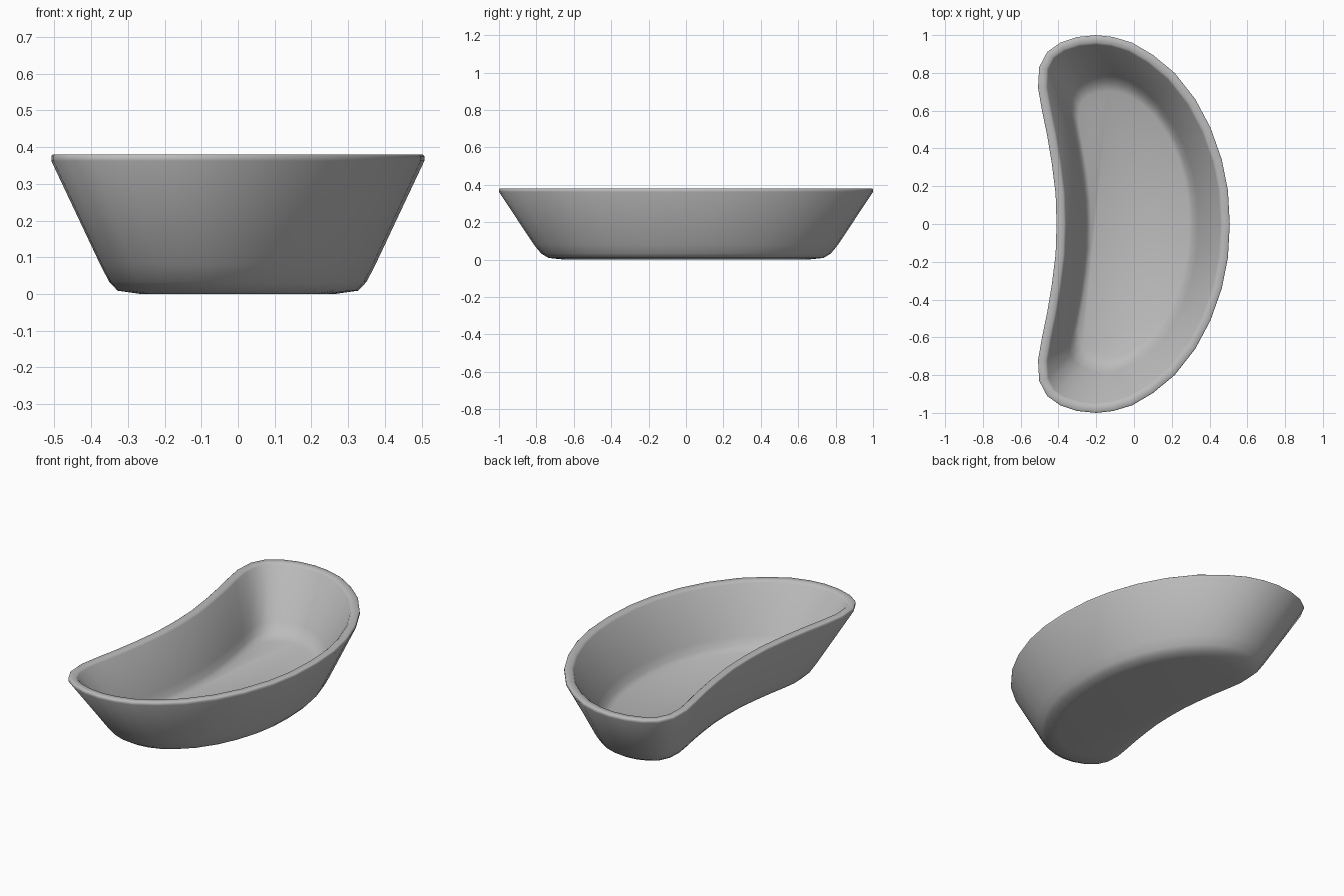
import bpy
import bmesh
from mathutils import Vector

default_cube = bpy.data.objects.get("Cube")
if default_cube:
    bpy.data.objects.remove(default_cube, do_unlink=True)

# Plain grey material
grey = bpy.data.materials.new("plain grey")
grey.use_nodes = True
colour = (0.5, 0.5, 0.5, 1)
grey.diffuse_color = colour
grey.node_tree.nodes["Principled BSDF"].inputs["Base Color"].default_value = colour

# Half of the kidney-shaped rim, from the bulging side to the hollow side
half_rim = [(.507, 0), (.497, .18), (.465, .34), (.405, .51), (.325, .66),
            (.215, .8), (.1, .895), (-.01, .96), (-.11, .99), (-.2, 1),
            (-.3, .99), (-.39, .96), (-.46, .91), (-.502, .83), (-.508, .72),
            (-.487, .6), (-.46, .47), (-.435, .32), (-.415, .16), (-.41, 0)]
rim = half_rim + [(x, -y) for x, y in reversed(half_rim[1:-1])]

# Wall section: x scale, y scale, height, inward offset
outer_wall = [(.52, .65, 0, 0), (.645, .735, .009, 0), (.69, .775, .033, 0),
              (.738, .813, .08, 0), (1, 1, .362, 0), (1, 1, .376, 0)]
rim_lip = [(1, 1, .38, .005), (1, 1, .38, .04), (1, 1, .37, .05)]
inner_wall = [(.77, .838, .12, .05), (.73, .805, .078, .05),
              (.675, .755, .053, .05)]


def make_ring(bm, scale_x, scale_y, height, inset):
    """Scale the rim outline, then push it inward along its normals."""
    outline = [Vector((x * scale_x, y * scale_y, height)) for x, y in rim]
    ring = []
    for i, point in enumerate(outline):
        along = outline[(i + 1) % len(outline)] - outline[i - 1]
        inward = Vector((-along.y, along.x, 0)).normalized()
        ring.append(bm.verts.new(point + inward * inset))
    return ring


def bridge(bm, lower, upper):
    count = len(lower)
    for i in range(count):
        j = (i + 1) % count
        bm.faces.new((lower[i], lower[j], upper[j], upper[i]))


# Loft the dish from its underside, over the lip, down to the floor
bm = bmesh.new()
rings = [make_ring(bm, *section) for section in outer_wall + rim_lip + inner_wall]
for lower, upper in zip(rings, rings[1:]):
    bridge(bm, lower, upper)
bm.faces.new(list(reversed(rings[0])))
bm.faces.new(rings[-1])

mesh = bpy.data.meshes.new("kidney_dish")
bm.to_mesh(mesh)
bm.free()
mesh.materials.append(grey)
dish = bpy.data.objects.new("kidney_dish", mesh)
bpy.context.collection.objects.link(dish)

# Smooth walls and a softly rounded lip
bpy.ops.object.select_all(action="DESELECT")
dish.select_set(True)
bpy.context.view_layer.objects.active = dish
bpy.ops.object.shade_smooth_by_angle(angle=1.0)
